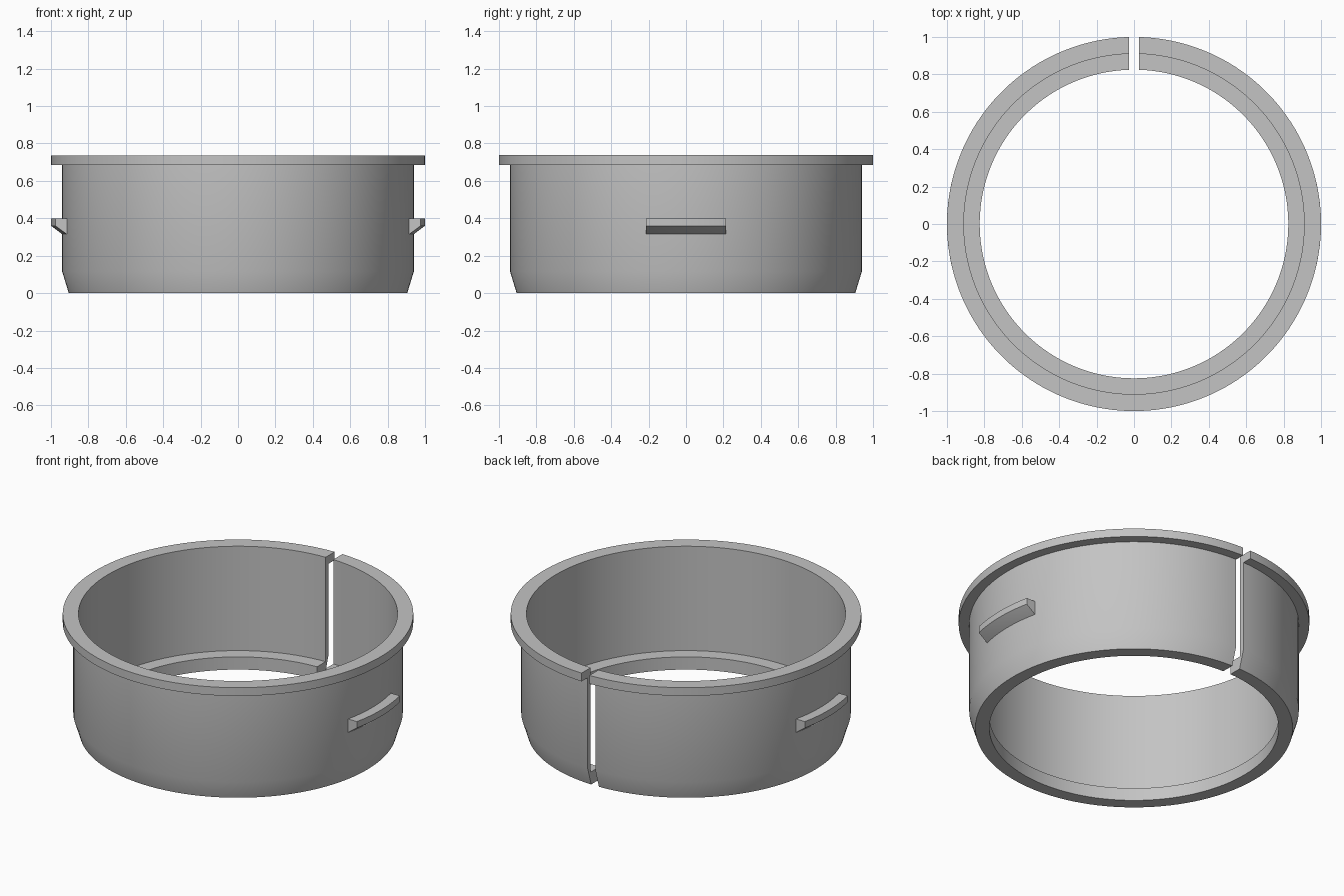
import bpy, bmesh
from math import asin, cos, sin, pi

if "Cube" in bpy.data.objects:
    bpy.data.objects.remove(bpy.data.objects["Cube"], do_unlink=True)

grey = bpy.data.materials.new("plain_grey")
grey.use_nodes = True
grey.diffuse_color = (0.55, 0.55, 0.55, 1)
grey.node_tree.nodes["Principled BSDF"].inputs["Base Color"].default_value = grey.diffuse_color


def sweep(name, profile, facing, half_width, steps, split=False):
    """Sweep (radius, z) points round the z axis, with end faces parallel to the facing direction.
    A split sweep goes all the way round and leaves a slot of that half width."""
    bm = bmesh.new()
    rows = []
    for i in range(steps + 1):
        t = i / steps
        row = []
        for r, z in profile:
            a = asin(half_width / r)
            turn = a + t * (2 * pi - 2 * a) if split else a * (2 * t - 1)
            row.append(bm.verts.new((r * cos(facing + turn), r * sin(facing + turn), z)))
        rows.append(row)
    n = len(profile)
    for lo, hi in zip(rows, rows[1:]):
        for j in range(n):
            k = (j + 1) % n
            bm.faces.new((lo[j], hi[j], hi[k], lo[k]))
    bm.faces.new(rows[0])
    bm.faces.new(rows[-1][::-1])
    bmesh.ops.recalc_face_normals(bm, faces=bm.faces)
    mesh = bpy.data.meshes.new(name)
    bm.to_mesh(mesh)
    bm.free()
    mesh.materials.append(grey)
    ob = bpy.data.objects.new(name, mesh)
    bpy.context.collection.objects.link(ob)
    bpy.ops.object.select_all(action="DESELECT")
    ob.select_set(True)
    bpy.context.view_layer.objects.active = ob
    bpy.ops.object.shade_smooth_by_angle(angle=pi / 6)
    return ob


# Split sleeve: chamfered foot, top flange, inner ledge at the bottom, slot at the back
sleeve = [(0.825, 0), (0.905, 0), (0.94, 0.115), (0.94, 0.685), (1, 0.685),
          (1, 0.737), (0.91, 0.737), (0.91, 0.08), (0.825, 0.08)]
sweep("split_sleeve", sleeve, pi / 2, 0.027, 160, split=True)

# Snap tabs on both sides, with a sloped underside
tab = [(0.93, 0.31), (0.94, 0.315), (1, 0.36), (1, 0.4), (0.93, 0.4)]
for side, facing in (("left", 0), ("right", pi)):
    sweep(side + "_snap_tab", tab, facing, 0.213, 16)
